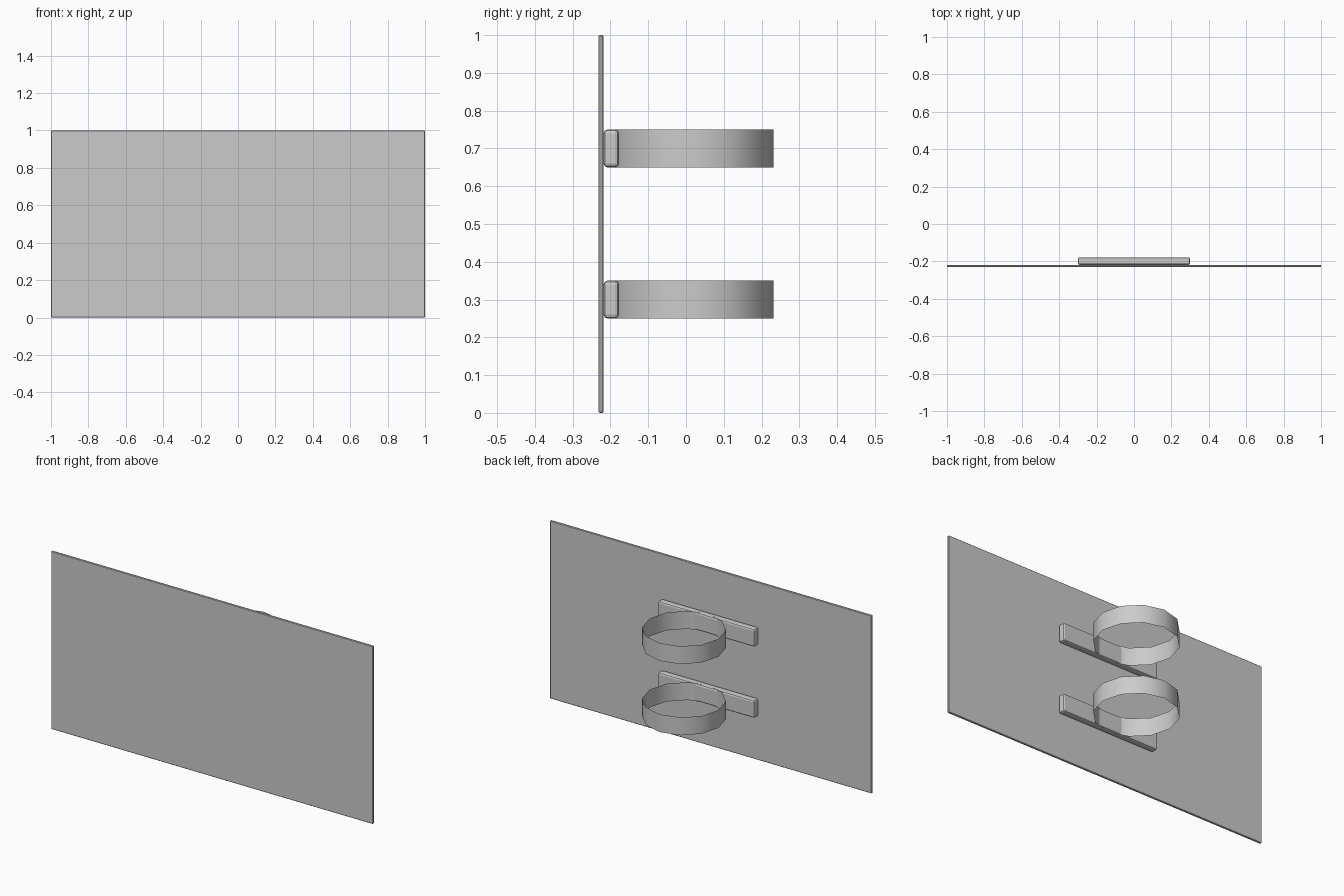
import bpy
import math

old = bpy.data.objects.get("Cube")
if old:
    bpy.data.objects.remove(old, do_unlink=True)

# Single plain grey
grey = bpy.data.materials.new("plain_grey")
grey.use_nodes = True
colour = (0.6, 0.6, 0.6, 1)
grey.diffuse_color = colour
grey.node_tree.nodes["Principled BSDF"].inputs["Base Color"].default_value = colour


def rounded_box(name, size, centre, radius, segments):
    bpy.ops.mesh.primitive_cube_add(size=1, location=centre)
    box = bpy.context.object
    box.name = name
    box.scale = size
    bpy.ops.object.transform_apply(location=False, rotation=False, scale=True)
    bevel = box.modifiers.new("rounded_edges", 'BEVEL')
    bevel.width = radius
    bevel.segments = segments
    box.data.materials.append(grey)
    return box


def open_ring(name, radius, height, centre):
    bpy.ops.mesh.primitive_cylinder_add(vertices=12, radius=radius, depth=height,
                                        end_fill_type='NOTHING', location=centre)
    ring = bpy.context.object
    ring.name = name
    ring.data.materials.append(grey)
    bpy.ops.object.shade_smooth_by_angle(angle=math.radians(40))
    return ring


# Thin upright sign panel
rounded_box("sign_panel", (2, 0.012, 1), (0, -0.225, 0.5), 0.003, 1)

# Two mounting bars, each with a thin clamp band that wraps a pole
for label, z in (("lower", 0.3), ("upper", 0.7)):
    rounded_box(label + "_mounting_bar", (0.6, 0.04, 0.1), (0, -0.198, z), 0.01, 2)
    open_ring(label + "_clamp_band", 0.214, 0.1, (0, 0.017, z))
